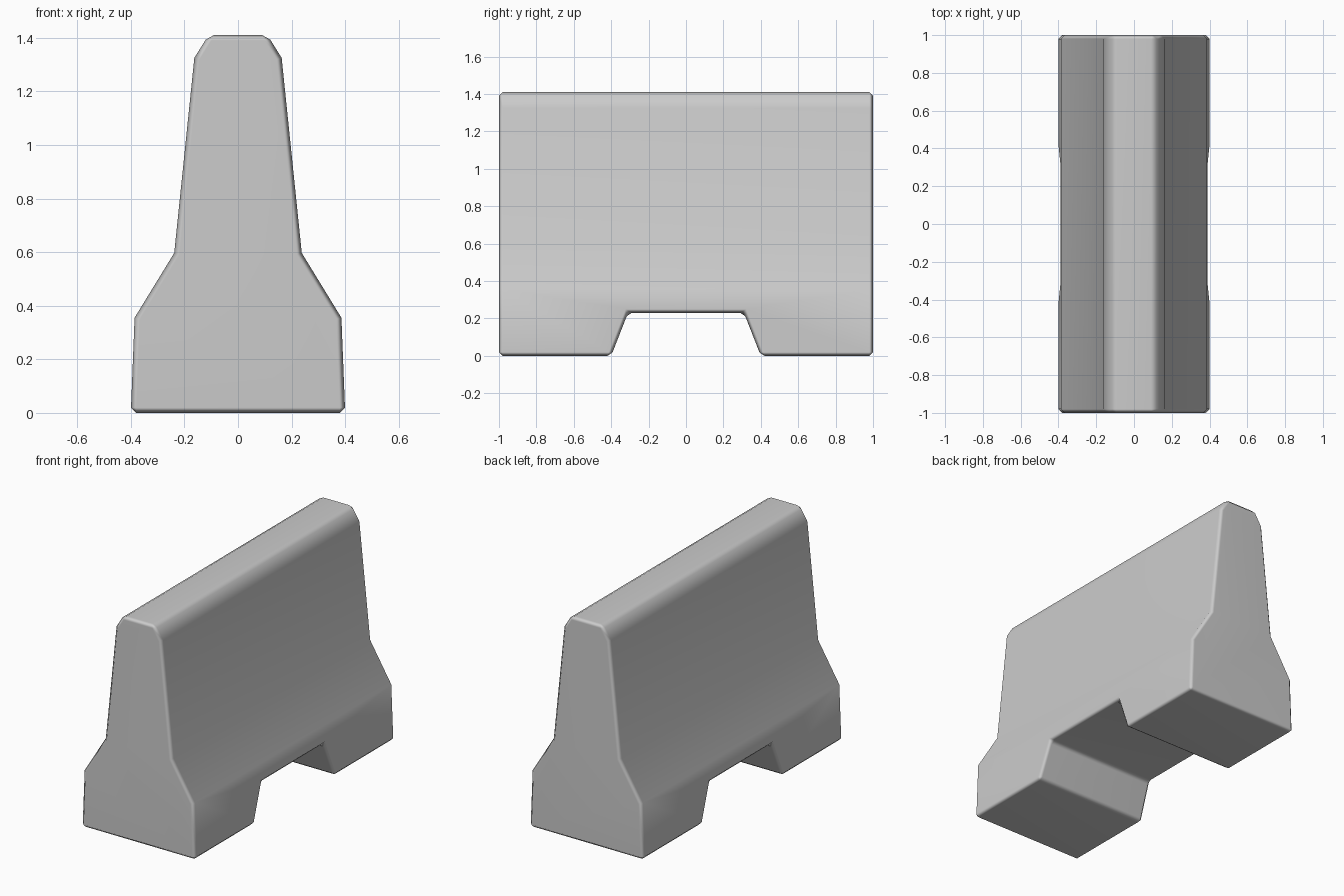
import bpy
import bmesh

if "Cube" in bpy.data.objects:
    bpy.data.objects.remove(bpy.data.objects["Cube"])


def prism(name, points, to_3d, depth):
    """Extrude a flat profile along the given 3D vector."""
    bm = bmesh.new()
    face = bm.faces.new([bm.verts.new(to_3d(a, b)) for a, b in points])
    ext = bmesh.ops.extrude_face_region(bm, geom=[face])
    verts = [v for v in ext["geom"] if isinstance(v, bmesh.types.BMVert)]
    bmesh.ops.translate(bm, verts=verts, vec=depth)
    bmesh.ops.recalc_face_normals(bm, faces=bm.faces[:])
    for f in bm.faces:
        f.smooth = True
    mesh = bpy.data.meshes.new(name)
    bm.to_mesh(mesh)
    bm.free()
    obj = bpy.data.objects.new(name, mesh)
    bpy.context.collection.objects.link(obj)
    return obj


def mirrored(half):
    return half + [(-a, b) for a, b in reversed(half)]


# Barrier body: stepped, tapered cross-section run along y
section = mirrored([(0.40, 0), (0.386, 0.355), (0.238, 0.597), (0.163, 1.325), (0.11, 1.41)])
barrier = prism("concrete_barrier", section, lambda x, z: (x, -1, z), (0, 2, 0))

# Trapezoid forklift notch through the base
notch = mirrored([(0.4078, -0.02), (0.31, 0.23)])
cutter = prism("notch_cutter", notch, lambda y, z: (-0.6, y, z), (1.2, 0, 0))
cutter.hide_render = True

cut = barrier.modifiers.new("notch", 'BOOLEAN')
cut.operation = 'DIFFERENCE'
cut.solver = 'EXACT'
cut.object = cutter

# Small chamfer on the hard edges, with flat-looking main faces
bevel = barrier.modifiers.new("chamfer", 'BEVEL')
bevel.width = 0.02
bevel.segments = 1
bevel.limit_method = 'ANGLE'
bevel.angle_limit = 0.5236
weighted = barrier.modifiers.new("weighted_normals", 'WEIGHTED_NORMAL')
weighted.keep_sharp = True

bpy.context.view_layer.objects.active = barrier
barrier.select_set(True)
for name in [m.name for m in barrier.modifiers]:
    bpy.ops.object.modifier_apply(modifier=name)
bpy.data.objects.remove(cutter)
